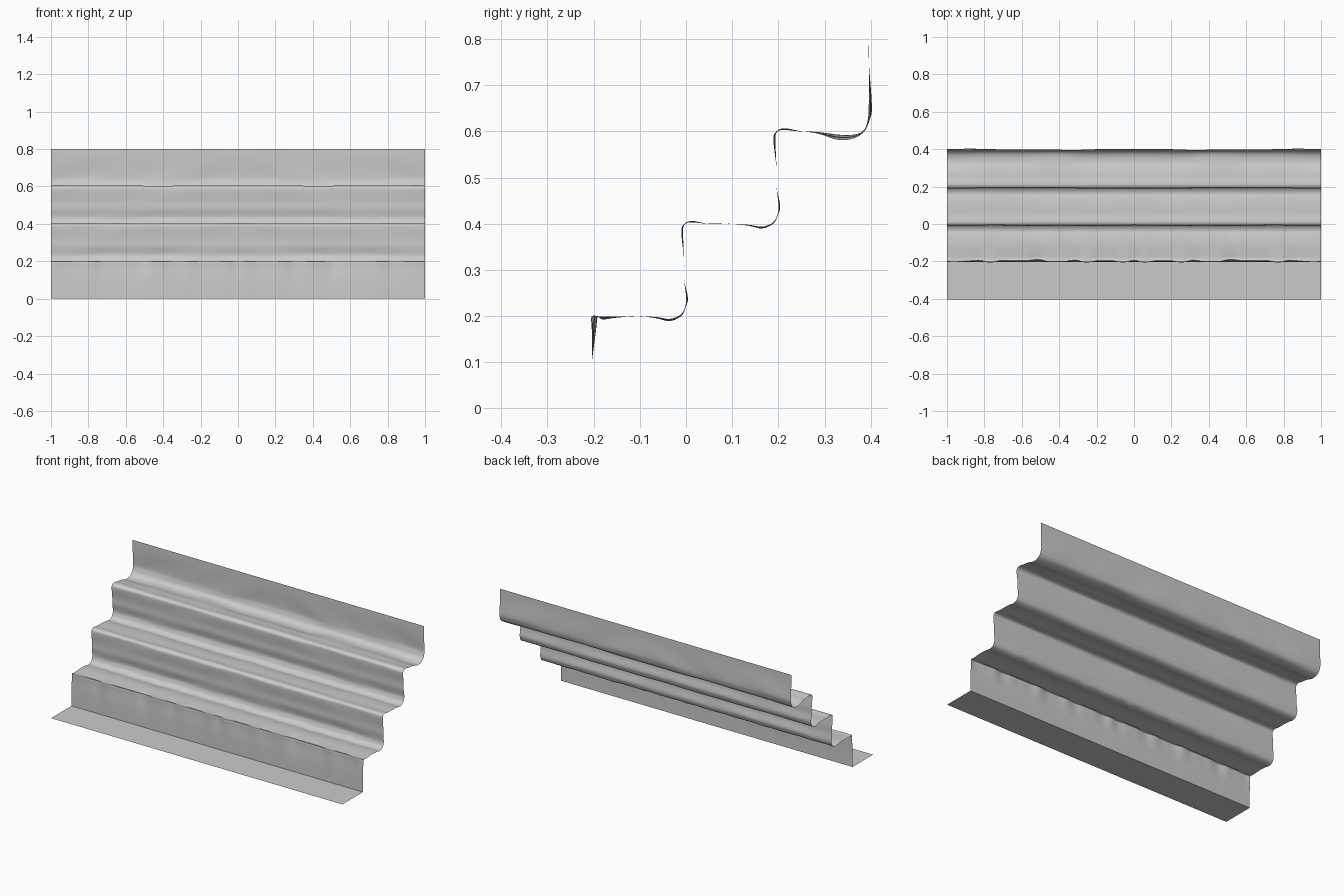
import bpy, bmesh, math
from mathutils import Vector

if "Cube" in bpy.data.objects:
    bpy.data.objects.remove(bpy.data.objects["Cube"])

STEP = 0.2
Y0 = -0.204

# Each point: y, z relative to the step corner, then how far the dents push y and z
sharp_nose = [(0, -0.10, 0, 0), (0, -0.03, .010, 0), (0, -0.001, .014, -.001),
              (0.02, -0.001, .004, -.007), (0.05, -0.001, 0, -.003)]
round_nose = [(0, -0.08, 0, 0), (-0.002, -0.02, -.005, 0), (0.001, -0.002, -.003, 0),
              (0.016, 0.003, 0, .004), (0.05, 0, 0, .001)]
inner_bend = [(0.10, 0, 0, 0), (0.14, -0.002, 0, -.003), (0.169, -0.006, 0, -.005),
              (0.192, 0.003, .002, -.003), (0.202, 0.02, .002, 0),
              (0.204, 0.04, .005, 0), (0.2, 0.08, 0, 0)]
last_bend = [(0.09, -0.001, 0, -.004), (0.134, -0.006, 0, -.013), (0.169, -0.006, 0, -.009),
             (0.189, 0.003, .002, -.002), (0.197, 0.025, .005, 0),
             (0.199, 0.055, .008, 0), (0.2, 0.15, 0, 0), (0.2, 0.2, 0, 0)]


def place(pts, n):
    """Move points to the nose of step n."""
    return [Vector((y + Y0 + n * STEP, z + (n + 1) * STEP, dy, dz)) for y, z, dy, dz in pts]


def smooth_path(p, steps):
    """Rounded curve through the profile points."""
    p = [p[0]] + p + [p[-1]]
    out = []
    for i in range(1, len(p) - 2):
        a, b, c, d = p[i - 1:i + 3]
        for k in range(steps):
            t = k / steps
            out.append(0.5 * (2 * b + (c - a) * t + (2 * a - 5 * b + 4 * c - d) * t * t
                              + (3 * b - a - 3 * c + d) * t ** 3))
    return out + [p[-1]]


def dent(x, z):
    """Mirrored dent strength from 0 to 1 along the width."""
    x = abs(x)
    if z < 0.21:
        # scalloped nose of the first step
        w = 0.3 + 0.22 * math.cos(36 * x + 0.7) + 0.12 * math.cos(61 * x)
        w += 0.45 * math.exp(-((x - 0.56) / 0.07) ** 2)
    else:
        w = 0.5 + 0.28 * math.cos(7 * x + 10 * z) + 0.17 * math.cos(17 * x + 25 * z)
    return min(1, max(0, w))


# Profile: flat foot, plain first riser, then three draped steps
steps = (place(sharp_nose + inner_bend, 0) + place(round_nose + inner_bend, 1)
         + place(round_nose + last_bend, 2))
foot = [Vector((Y0 - STEP, 0, 0, 0)), Vector((Y0, 0, 0, 0))]
path = foot + smooth_path(steps, 4)

# Sweep the profile across the width
cols = 120
bm = bmesh.new()
rows = []
for y, z, dy, dz in path:
    row = []
    for i in range(cols + 1):
        x = -1 + 2 * i / cols
        w = dent(x, z)
        row.append(bm.verts.new((x, y + w * dy, z + w * dz)))
    rows.append(row)
for r0, r1 in zip(rows, rows[1:]):
    for i in range(cols):
        bm.faces.new((r0[i], r0[i + 1], r1[i + 1], r1[i]))

# Stepped sheet
mesh = bpy.data.meshes.new("stair_sheet")
bm.to_mesh(mesh)
bm.free()
sheet = bpy.data.objects.new("stair_sheet", mesh)
bpy.context.collection.objects.link(sheet)
bpy.context.view_layer.objects.active = sheet
sheet.select_set(True)
bpy.ops.object.shade_smooth_by_angle(angle=math.radians(40))
